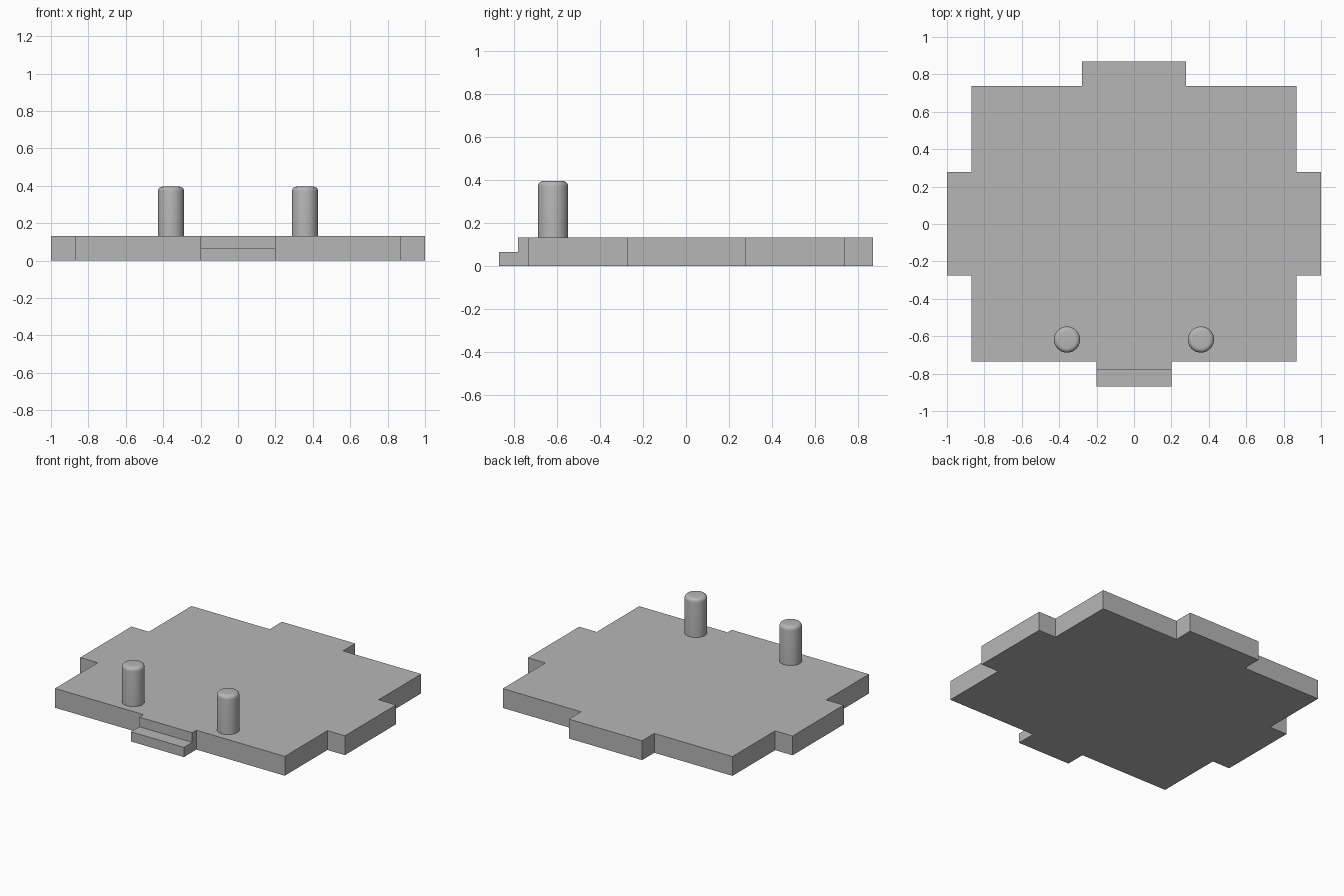
import bpy
import bmesh
import math

cube = bpy.data.objects.get("Cube")
if cube:
    bpy.data.objects.remove(cube, do_unlink=True)

GREY = (0.47, 0.47, 0.47, 1.0)
grey = bpy.data.materials.new("plain grey")
grey.use_nodes = True
grey.diffuse_color = GREY
grey.node_tree.nodes["Principled BSDF"].inputs["Base Color"].default_value = GREY

THICK = 0.132     # plate thickness
LIP = 0.066       # height of the thin front lip
STEP_Y = -0.78    # where the front tab steps down


def finish(name, bm):
    bmesh.ops.recalc_face_normals(bm, faces=bm.faces)
    mesh = bpy.data.meshes.new(name)
    bm.to_mesh(mesh)
    bm.free()
    mesh.materials.append(grey)
    obj = bpy.data.objects.new(name, mesh)
    bpy.context.collection.objects.link(obj)
    return obj


def extruded(name, outline, height):
    bm = bmesh.new()
    face = bm.faces.new([bm.verts.new((x, y, 0)) for x, y in outline])
    top = bmesh.ops.extrude_face_region(bm, geom=[face], use_keep_orig=True)
    verts = [v for v in top["geom"] if isinstance(v, bmesh.types.BMVert)]
    bmesh.ops.translate(bm, verts=verts, vec=(0, 0, height))
    return finish(name, bm)


# Plate with a tab on every side, mirrored from its +x half outline
half = [(0.2, STEP_Y), (0.2, -0.735), (0.868, -0.735), (0.868, -0.275),
        (1, -0.275), (1, 0.278), (0.868, 0.278), (0.868, 0.738),
        (0.277, 0.738), (0.277, 0.87)]
extruded("base_plate", half + [(-x, y) for x, y in reversed(half)], THICK)

# Thin lip on the front tab
extruded("front_lip", [(-0.2, -0.87), (0.2, -0.87), (0.2, STEP_Y), (-0.2, STEP_Y)], LIP)


# Upright round pegs with a rounded top rim
def peg(name, x):
    radius, top, round_r = 0.07, 0.395, 0.024
    profile = [(radius, THICK)]
    for i in range(6):
        a = math.pi / 2 * i / 5
        profile.append((radius - round_r + round_r * math.cos(a),
                        top - round_r + round_r * math.sin(a)))
    profile.append((0, top))
    bm = bmesh.new()
    verts = [bm.verts.new((r, 0, z)) for r, z in profile]
    edges = [bm.edges.new(pair) for pair in zip(verts, verts[1:])]
    bmesh.ops.spin(bm, geom=verts + edges, cent=(0, 0, 0), axis=(0, 0, 1),
                   angle=math.tau, steps=40)
    bmesh.ops.remove_doubles(bm, verts=bm.verts, dist=0.0001)
    obj = finish(name, bm)
    obj.location = (x, -0.618, 0)
    bpy.ops.object.select_all(action='DESELECT')
    obj.select_set(True)
    bpy.context.view_layer.objects.active = obj
    bpy.ops.object.shade_smooth_by_angle(angle=math.radians(35))


peg("left_peg", 0.358)
peg("right_peg", -0.358)
